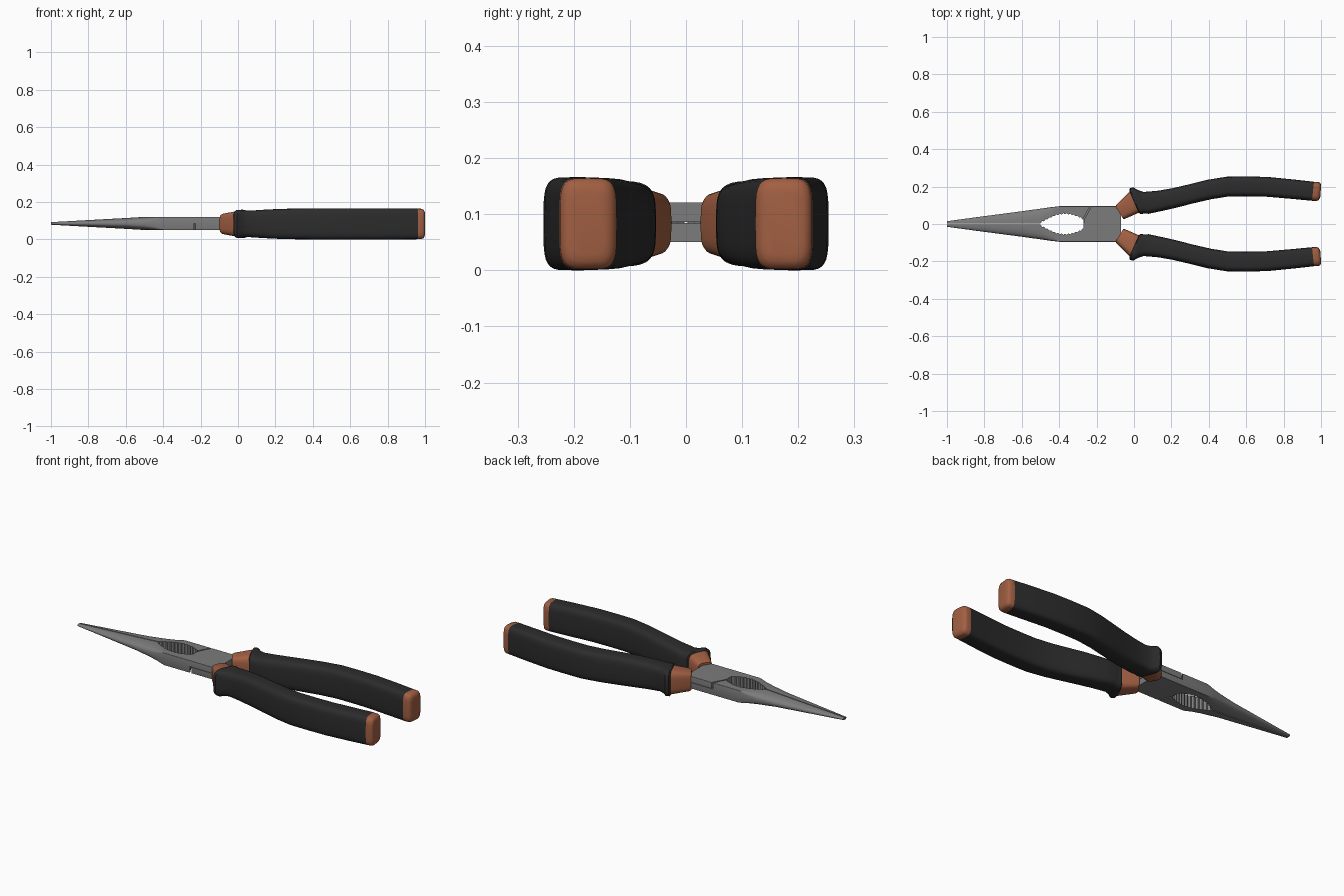
import bpy, bmesh, math

if "Cube" in bpy.data.objects:
    bpy.data.objects.remove(bpy.data.objects["Cube"])

def material(name, rgb):
    m = bpy.data.materials.new(name)
    m.diffuse_color = (*rgb, 1)
    m.use_nodes = True
    m.node_tree.nodes["Principled BSDF"].inputs["Base Color"].default_value = m.diffuse_color
    return m

steel = material("steel_grey", (0.2, 0.2, 0.2))
black = material("grip_black", (0.025, 0.025, 0.025))
brown = material("copper_brown", (0.36, 0.115, 0.055))

def finish(bm, name, mat, z=0.0):
    bmesh.ops.recalc_face_normals(bm, faces=bm.faces[:])
    me = bpy.data.meshes.new(name)
    bm.to_mesh(me)
    bm.free()
    me.materials.append(mat)
    ob = bpy.data.objects.new(name, me)
    ob.location.z = z
    bpy.context.collection.objects.link(ob)
    return ob

def smooth(ob, angle):
    bpy.ops.object.select_all(action='DESELECT')
    ob.select_set(True)
    bpy.context.view_layer.objects.active = ob
    bpy.ops.object.shade_smooth_by_angle(angle=math.radians(angle))

def power(v, n):
    return 0.0 if abs(v) < 1e-6 else math.copysign(abs(v) ** (2 / n), v)

def loft(name, rings, mat, z, side=1, count=32):
    """rings: x, y, angle in degrees, half width, half height, squareness"""
    bm = bmesh.new()
    loops = []
    for x, y, a, w, h, n in rings:
        a = math.radians(a)
        ring = []
        for i in range(count):
            t = 2 * math.pi * i / count
            u = w * power(math.cos(t), n)
            ring.append(bm.verts.new((x - u * math.sin(a), side * (y + u * math.cos(a)),
                                      h * power(math.sin(t), n))))
        loops.append(ring)
    for r, s in zip(loops, loops[1:]):
        for i in range(count):
            j = (i + 1) % count
            bm.faces.new((r[i], r[j], s[j], s[i]))
    bm.faces.new(loops[0])
    bm.faces.new(loops[-1])
    return finish(bm, name, mat, z)

def prism(name, outline, z0, z1, z):
    bm = bmesh.new()
    f = bm.faces.new([bm.verts.new((x, y, z0)) for x, y in outline])
    top = bmesh.ops.extrude_face_region(bm, geom=[f])["geom"]
    bmesh.ops.translate(bm, vec=(0, 0, z1 - z0),
                        verts=[v for v in top if isinstance(v, bmesh.types.BMVert)])
    ob = finish(bm, name, steel, z)
    ob.hide_render = True
    return ob

# Head: tapered rounded nose running into a square joint block
HZ = 0.0855
head = loft("jaw_left", [
    (-1.0, 0, 0, 0.015, 0.007, 2.2),
    (-0.8, 0, 0, 0.042, 0.018, 2.2),
    (-0.6, 0, 0, 0.068, 0.029, 2.3),
    (-0.5, 0, 0, 0.082, 0.035, 3),
    (-0.45, 0, 0, 0.089, 0.035, 5),
    (-0.40, 0, 0, 0.095, 0.035, 60),
    (-0.07, 0, 0, 0.095, 0.035, 60)], steel, HZ)

# Cutter one: removes the opposite jaw and the serrated opening
teeth = []
for i in range(25):
    t = i / 24
    teeth.append((-0.5 + 0.225 * t,
                  0.004 + 0.048 * math.sin(math.pi * 0.85 * t) + (0.006 if i % 2 else 0)))
cut1 = prism("jaw_cutter", [(-1.1, -0.3), (-1.1, 0.0025), (-0.505, 0.0025)] + teeth +
             [(-0.27, 0.022), (-0.268, -0.02), (-0.247, -0.06), (-0.227, -0.096),
              (-0.227, -0.3)], -0.2, 0.2, HZ)
# Cutter two: removes the upper half of the lap joint
cut2 = prism("lap_cutter", [(-0.276, -0.3), (-0.276, 0.02), (-0.255, 0.06), (-0.235, 0.096),
                            (-0.235, 0.3), (0.1, 0.3), (0.1, -0.3)], -0.001, 0.2, HZ)
for c in (cut1, cut2):
    mod = head.modifiers.new("cut", 'BOOLEAN')
    mod.operation = 'DIFFERENCE'
    mod.solver = 'EXACT'
    mod.object = c
bpy.context.view_layer.update()
mesh = bpy.data.meshes.new_from_object(head.evaluated_get(bpy.context.evaluated_depsgraph_get()))
head.modifiers.clear()
head.data = mesh
for c in (cut1, cut2):
    bpy.data.objects.remove(c)

# Second jaw is the first turned half a turn about its length
other = head.copy()
other.name = "jaw_right"
other.data = mesh.copy()
for v in other.data.vertices:
    v.co.y, v.co.z = -v.co.y, -v.co.z
bpy.context.collection.objects.link(other)
smooth(head, 25)
smooth(other, 25)

# Handles: ferrule, flanged grip and end cap on each side
GZ = 0.083
for side, word in ((1, "left"), (-1, "right")):
    parts = [
        loft("ferrule_" + word, [
            (-0.078, 0.060, 32, 0.040, 0.050, 4),
            (-0.070, 0.066, 31, 0.044, 0.055, 4),
            (0.010, 0.123, 22, 0.064, 0.070, 4)], brown, GZ, side),
        loft("grip_" + word, [
            (0.000, 0.120, 23, 0.064, 0.069, 4),
            (0.005, 0.122, 22, 0.074, 0.075, 4),
            (0.022, 0.126, 21, 0.076, 0.076, 4),
            (0.040, 0.119, 18, 0.066, 0.071, 4),
            (0.065, 0.113, 13, 0.060, 0.071, 4),
            (0.14, 0.124, 11, 0.055, 0.076, 4),
            (0.22, 0.140, 13, 0.053, 0.080, 4),
            (0.30, 0.160, 14, 0.052, 0.082, 4),
            (0.40, 0.184, 12, 0.053, 0.083, 4),
            (0.50, 0.200, 5, 0.053, 0.083, 4.5),
            (0.60, 0.201, 0, 0.053, 0.083, 4.5),
            (0.71, 0.199, -3, 0.053, 0.083, 4.5),
            (0.85, 0.186, -6, 0.052, 0.083, 4.5),
            (0.957, 0.175, -6, 0.051, 0.082, 4.5)], black, GZ, side),
        loft("end_cap_" + word, [
            (0.957, 0.175, -6, 0.051, 0.082, 4.5),
            (0.980, 0.174, -6, 0.051, 0.081, 4.5),
            (0.990, 0.173, -6, 0.047, 0.077, 4.5),
            (0.996, 0.173, -5, 0.038, 0.067, 4.5),
            (0.998, 0.173, -4, 0.028, 0.055, 4.5)], brown, GZ, side)]
    for ob in parts:
        smooth(ob, 45)
